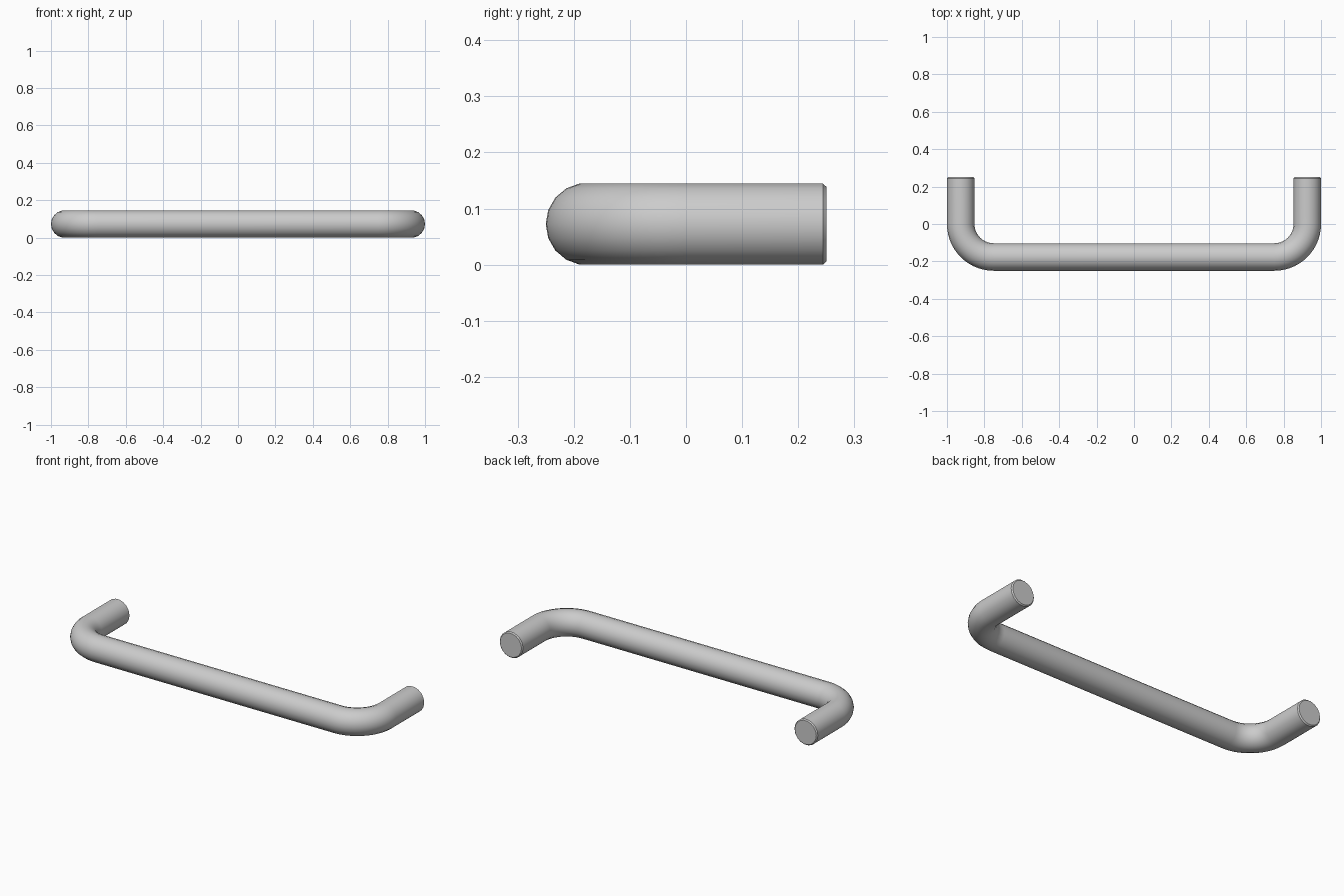
import bpy, bmesh
from math import sin, cos, pi

if "Cube" in bpy.data.objects:
    bpy.data.objects.remove(bpy.data.objects["Cube"])

SIDES = 18          # facets around the bar, flat on top and bottom
R = 0.0735          # bar radius
ZC = R * cos(pi / SIDES)
BEND = 0.25 - R     # centreline bend radius
CHAMFER = 0.006
BEND_STEPS = 14

# Left half of the centreline: (x, y, outward normal x, normal y, ring radius)
half = [(-1 + R, 0.25, -1, 0, R - CHAMFER),
        (-1 + R, 0.25 - CHAMFER, -1, 0, R)]
for i in range(BEND_STEPS + 1):
    a = pi + (pi / 2) * i / BEND_STEPS
    half.append((-0.75 + BEND * cos(a), BEND * sin(a), cos(a), sin(a), R))
path = half + [(-x, y, -nx, ny, r) for x, y, nx, ny, r in reversed(half)]

# Sweep rings along the path
bm = bmesh.new()
rings = []
for x, y, nx, ny, r in path:
    ring = []
    for k in range(SIDES):
        t = 2 * pi * k / SIDES
        ring.append(bm.verts.new((x + nx * r * cos(t), y + ny * r * cos(t), ZC + r * sin(t))))
    rings.append(ring)
for a, b in zip(rings, rings[1:]):
    for k in range(SIDES):
        j = (k + 1) % SIDES
        bm.faces.new((a[k], a[j], b[j], b[k]))

# End caps
bm.faces.new(rings[0])
bm.faces.new(rings[-1])
bmesh.ops.recalc_face_normals(bm, faces=bm.faces)

mesh = bpy.data.meshes.new("pull_handle")
bm.to_mesh(mesh)
bm.free()
handle = bpy.data.objects.new("pull_handle", mesh)
bpy.context.collection.objects.link(handle)
bpy.context.view_layer.objects.active = handle
handle.select_set(True)
bpy.ops.object.shade_smooth_by_angle(angle=pi / 6)
